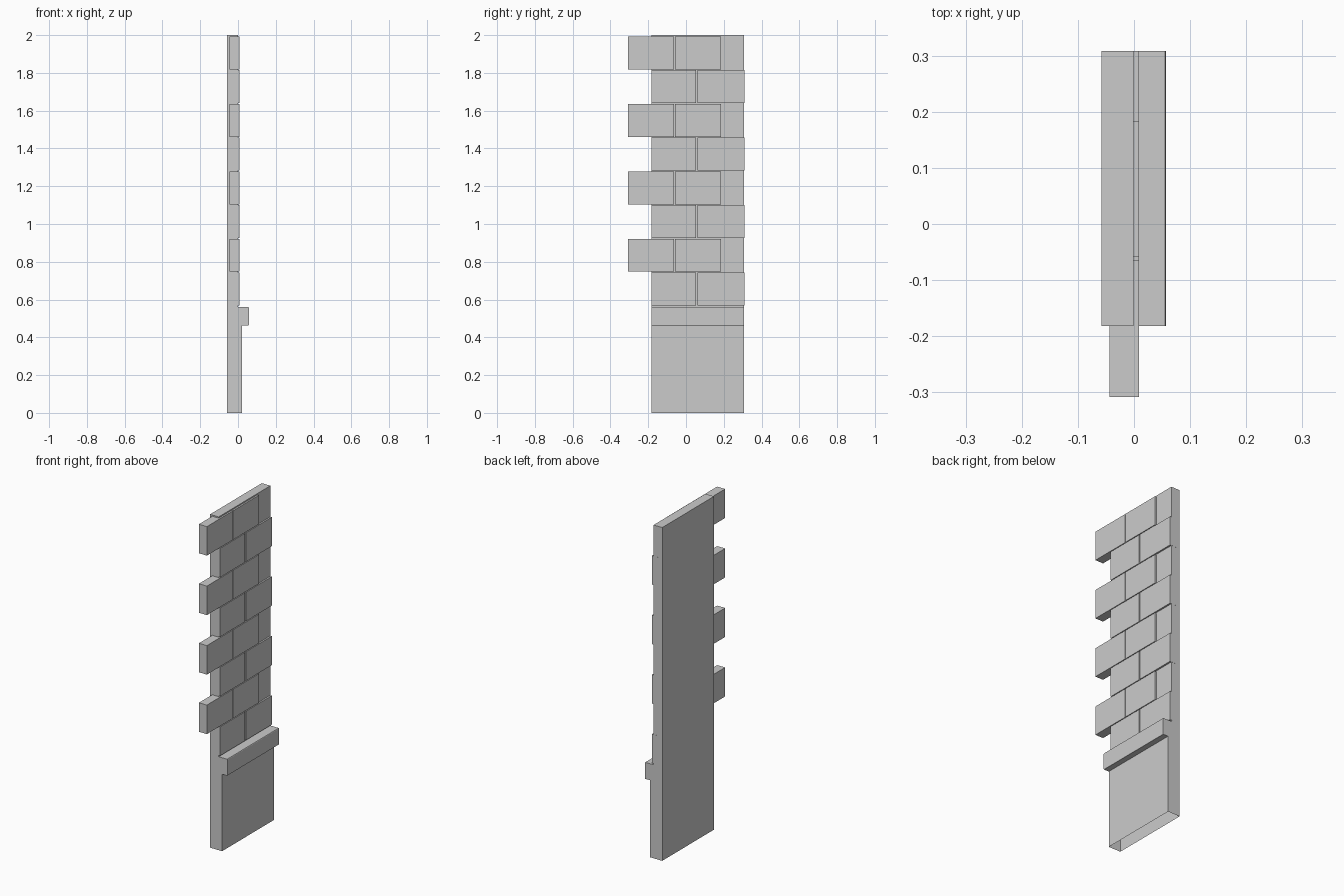
import bpy, bmesh

if "Cube" in bpy.data.objects:
    bpy.data.objects.remove(bpy.data.objects["Cube"])

def finish(name, bm):
    bmesh.ops.recalc_face_normals(bm, faces=bm.faces)
    me = bpy.data.meshes.new(name)
    bm.to_mesh(me)
    bm.free()
    ob = bpy.data.objects.new(name, me)
    bpy.context.collection.objects.link(ob)
    return ob

def brick(name, y0, y1, z0, z1, x0=-0.044, x1=0.009):
    bm = bmesh.new()
    bmesh.ops.create_cube(bm, size=1)
    for v in bm.verts:
        v.co = (x1 if v.co.x > 0 else x0,
                y1 if v.co.y > 0 else y0,
                z1 if v.co.z > 0 else z0)
    return finish(name, bm)

# Wall panel with plinth and ledge: one side profile (x, z) swept along y
Y0, Y1 = -0.182, 0.308
profile = [(-0.058, 0), (0.022, 0), (0.022, 0.462), (0.055, 0.462), (0.057, 0.465),
           (0.057, 0.558), (0.055, 0.561), (-0.001, 0.561), (-0.001, 2), (-0.058, 2)]
bm = bmesh.new()
side = bm.faces.new([bm.verts.new((x, Y0, z)) for x, z in profile])
ext = bmesh.ops.extrude_face_region(bm, geom=[side], use_keep_orig=True)
for g in ext["geom"]:
    if isinstance(g, bmesh.types.BMVert):
        g.co.y = Y1
bmesh.ops.recalc_face_normals(bm, faces=bm.faces)
# The underside is open
bottom = [f for f in bm.faces if all(v.co.z < 1e-5 for v in f.verts)]
bmesh.ops.delete(bm, geom=bottom, context='FACES_ONLY')
finish("wall_panel", bm)

# Brick courses: even rows flush with the panel, odd rows jut out on the front side
rows = [[(-0.1815, 0.054), (0.062, 0.3085)],
        [(-0.308, -0.064), (-0.058, 0.184)]]
for i in range(8):
    z = 0.569 + 0.1785 * i
    for j, (a, b) in enumerate(rows[i % 2]):
        brick(f"brick_{i}_{j}", a, b, z, z + 0.174)
